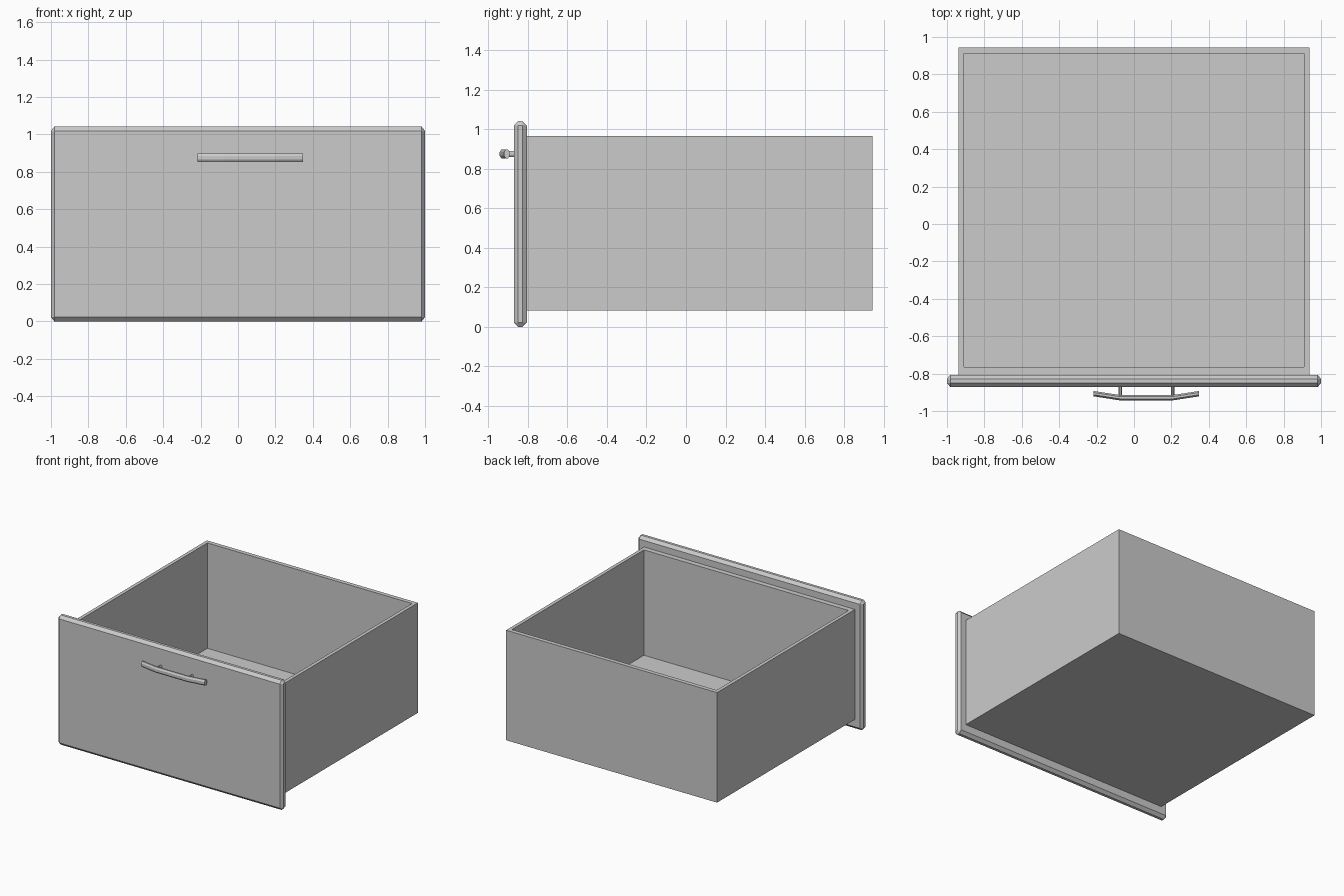
import bpy, bmesh, math
from mathutils import Vector

if "Cube" in bpy.data.objects:
    bpy.data.objects.remove(bpy.data.objects["Cube"], do_unlink=True)

GREY = (0.6, 0.6, 0.6, 1)
grey = bpy.data.materials.new("plain grey")
grey.use_nodes = True
grey.diffuse_color = GREY
grey.node_tree.nodes["Principled BSDF"].inputs["Base Color"].default_value = GREY


def add_object(name, bm):
    bmesh.ops.recalc_face_normals(bm, faces=bm.faces)
    mesh = bpy.data.meshes.new(name)
    bm.to_mesh(mesh)
    bm.free()
    mesh.materials.append(grey)
    obj = bpy.data.objects.new(name, mesh)
    bpy.context.collection.objects.link(obj)
    return obj


def chamfered_block(name, centre, half, chamfer):
    """Block whose edges are cut by a different amount along each axis."""
    bm = bmesh.new()
    signs = (-1, 1)
    for corner in [Vector((x, y, z)) for x in signs for y in signs for z in signs]:
        for full in range(3):
            p = [half[i] - (0 if i == full else chamfer[i]) for i in range(3)]
            bm.verts.new(Vector(centre) + corner * Vector(p))
    bmesh.ops.convex_hull(bm, input=bm.verts)
    bmesh.ops.dissolve_limit(bm, angle_limit=0.01, verts=bm.verts, edges=bm.edges)
    return add_object(name, bm)


def rod(name, path, section):
    """Eight-sided rod swept along a list of points; section(u, v) gives offsets."""
    bm = bmesh.new()
    rings = []
    for p in path:
        angles = [math.tau * (i + 0.5) / 8 for i in range(8)]
        rings.append([bm.verts.new(Vector(p) + section(math.cos(a), math.sin(a)))
                      for a in angles])
    for a, b in zip(rings, rings[1:]):
        for i in range(8):
            j = (i + 1) % 8
            bm.faces.new((a[i], a[j], b[j], b[i]))
    bm.faces.new(rings[0])
    bm.faces.new(rings[-1])
    return add_object(name, bm)


# Open box with its cavity sunk from the top face
bm = bmesh.new()
bmesh.ops.create_cube(bm, size=1)
for v in bm.verts:
    v.co = (0.938 * (1 if v.co.x > 0 else -1),
            0.945 if v.co.y > 0 else -0.808,
            0.967 if v.co.z > 0 else 0.083)
top = max(bm.faces, key=lambda f: f.calc_center_median().z)
bmesh.ops.inset_region(bm, faces=[top], thickness=0.02)
for v in top.verts:
    v.co.x = math.copysign(0.91, v.co.x)
    v.co.y = 0.911 if v.co.y > 0 else -0.765
floor = bmesh.ops.extrude_discrete_faces(bm, faces=[top])["faces"][0]
for v in floor.verts:
    v.co.z = 0.12
add_object("drawer_box", bm)

# Front panel with chamfered edges
chamfered_block("front_panel", (0, -0.839, 0.521), (1, 0.033, 0.521),
                (0.018, 0.022, 0.023))

# Bent pull bar and its two posts
MID, Z = 0.066, 0.876
path = [(MID + x, y, Z) for x, y in
        ((-0.282, -0.907), (-0.14, -0.929), (0.14, -0.929), (0.282, -0.907))]
rod("handle_bar", path, lambda u, v: Vector((0, 0.0155 * u, 0.0245 * v)))
for side, name in ((-1, "right_handle_post"), (1, "left_handle_post")):
    x = MID + side * 0.14
    rod(name, [(x, -0.925, Z), (x, -0.86, Z)],
        lambda u, v: Vector((0.01 * u, 0, 0.016 * v)))
